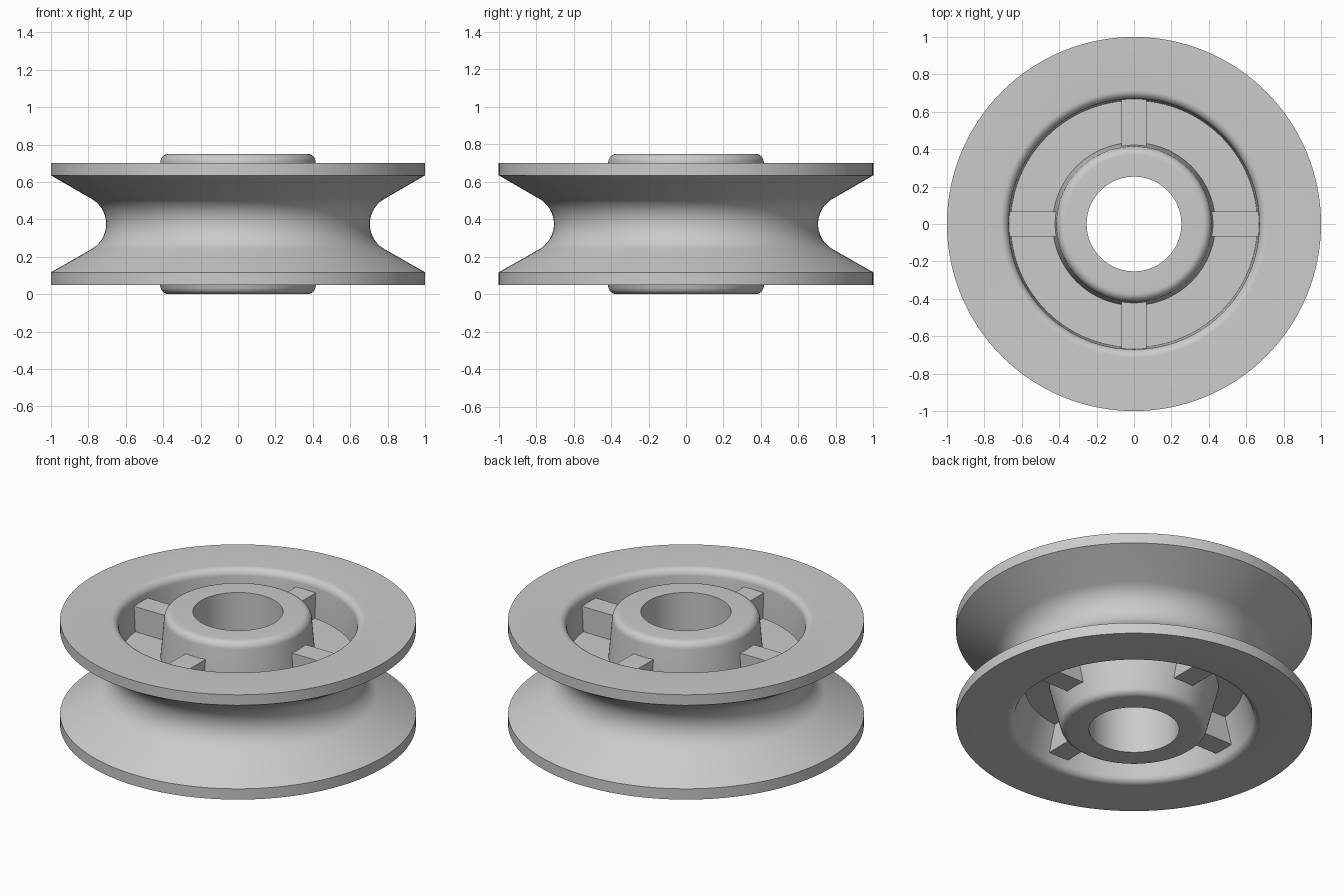
import bpy
import bmesh
from math import sin, cos, radians, pi
from mathutils import Matrix

SEGMENTS = 128

cube = bpy.data.objects.get("Cube")
if cube:
    bpy.data.objects.remove(cube, do_unlink=True)

# Single grey material
grey = bpy.data.materials.new("plain_grey")
grey.use_nodes = True
colour = (0.6, 0.6, 0.6, 1)
grey.diffuse_color = colour
grey.node_tree.nodes["Principled BSDF"].inputs["Base Color"].default_value = colour


def arc(r, z, radius, start, end, steps=8):
    """Points of a circular arc in the radius/height plane, angles in degrees."""
    angles = [radians(start + (end - start) * i / steps) for i in range(steps + 1)]
    return [(r + radius * cos(a), z + radius * sin(a)) for a in angles]


def finish(bm, name, smooth):
    bmesh.ops.recalc_face_normals(bm, faces=bm.faces)
    mesh = bpy.data.meshes.new(name)
    bm.to_mesh(mesh)
    bm.free()
    mesh.materials.append(grey)
    obj = bpy.data.objects.new(name, mesh)
    bpy.context.collection.objects.link(obj)
    if smooth:
        bpy.ops.object.select_all(action="DESELECT")
        obj.select_set(True)
        bpy.context.view_layer.objects.active = obj
        bpy.ops.object.shade_smooth_by_angle(angle=radians(30))
    return obj


def revolve(profile, name):
    """Turn a closed radius/height profile around the z axis."""
    bm = bmesh.new()
    rings = []
    for i in range(SEGMENTS):
        a = 2 * pi * i / SEGMENTS
        rings.append([bm.verts.new((r * cos(a), r * sin(a), z)) for r, z in profile])
    count = len(profile)
    for i, ring in enumerate(rings):
        following = rings[(i + 1) % SEGMENTS]
        for j in range(count):
            k = (j + 1) % count
            bm.faces.new((ring[j], following[j], following[k], ring[k]))
    return finish(bm, name, True)


# Wheel body: bore, rounded hub, web, rounded rim lips and rope groove
profile = [(0.253, 0)]
profile += arc(0.37, 0.045, 0.045, -90, -14)       # lower hub edge
profile += [(0.475, 0.28), (0.615, 0.28)]          # underside of web
profile += arc(0.715, 0.095, 0.045, 196, 270)      # lower rim lip
profile += [(1, 0.05), (1, 0.117)]
profile += arc(0.86, 0.375, 0.155, 240, 120, 20)   # groove
profile += [(1, 0.635), (1, 0.70)]
profile += arc(0.715, 0.655, 0.045, 90, 176)       # upper rim lip
profile += [(0.66, 0.475), (0.435, 0.475)]         # top of web
profile += arc(0.37, 0.705, 0.045, 5, 90)          # upper hub edge
profile += [(0.253, 0.75)]
revolve(profile, "pulley_wheel")

# Four ribs joining hub and rim through the web
inner, outer, low, high = 0.36, 0.69, 0.12, 0.63
for i, side in enumerate(("left", "back", "right", "front")):
    bm = bmesh.new()
    place = (Matrix.Rotation(i * pi / 2, 4, "Z")
             @ Matrix.Translation(((inner + outer) / 2, 0, (low + high) / 2))
             @ Matrix.Diagonal((outer - inner, 0.136, high - low, 1)))
    bmesh.ops.create_cube(bm, size=1, matrix=place)
    finish(bm, side + "_rib", False)
